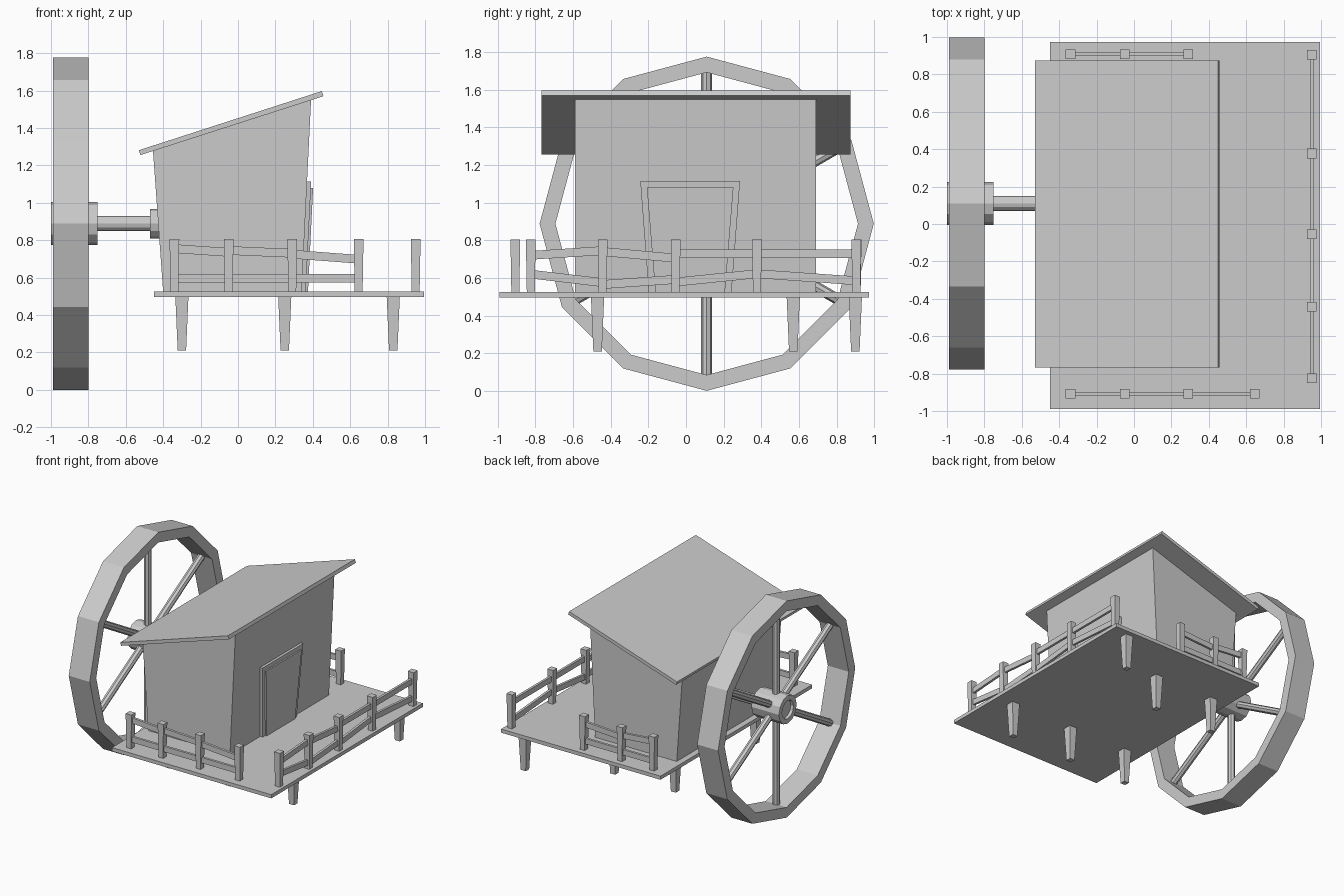
import bpy, bmesh
from math import sin, cos, pi
from mathutils import Vector

if "Cube" in bpy.data.objects:
    bpy.data.objects.remove(bpy.data.objects["Cube"])


def loft(name, rings, closed=False):
    """Skin a series of equal point rings; cap the ends unless closed in a loop."""
    bm = bmesh.new()
    vr = [[bm.verts.new(p) for p in r] for r in rings]
    n = len(vr[0])
    pairs = list(zip(vr, vr[1:])) + ([(vr[-1], vr[0])] if closed else [])
    for a, b in pairs:
        for i in range(n):
            j = (i + 1) % n
            bm.faces.new((a[i], a[j], b[j], b[i]))
    if not closed:
        bm.faces.new(vr[0])
        bm.faces.new(vr[-1])
    bmesh.ops.recalc_face_normals(bm, faces=bm.faces)
    me = bpy.data.meshes.new(name)
    bm.to_mesh(me)
    bm.free()
    ob = bpy.data.objects.new(name, me)
    bpy.context.collection.objects.link(ob)
    return ob


def rect(x0, x1, y0, y1, z):
    return [(x0, y0, z), (x1, y0, z), (x1, y1, z), (x0, y1, z)]


def taper(name, x, y, z0, z1, w0, w1):
    """Square post, width w0 at the bottom and w1 at the top."""
    loft(name, [rect(x - w / 2, x + w / 2, y - w / 2, y + w / 2, z)
                for z, w in ((z0, w0), (z1, w1))])


def extrude_y(name, profile, y0, y1):
    return loft(name, [[(x, y, z) for x, z in profile] for y in (y0, y1)])


CY, CZ = 0.11, 0.888   # wheel centre


def circle(x, r, n=12):
    return [(x, CY + r * sin(2 * pi * i / n), CZ + r * cos(2 * pi * i / n)) for i in range(n)]


def tube(name, x0, x1, ro, ri):
    loft(name, [circle(x0, ro), circle(x1, ro), circle(x1, ri), circle(x0, ri)], True)


def rod(name, a, b, r, n=8):
    a, b = Vector(a), Vector(b)
    q = (b - a).to_track_quat('Z', 'Y')
    loft(name, [[p + q @ Vector((r * cos(2 * pi * i / n), r * sin(2 * pi * i / n), 0))
                 for i in range(n)] for p in (a, b)])


# Water wheel: rim, hub, axle, wall collar, spokes
tube("wheel_rim", -0.99, -0.80, 0.888, 0.804)
tube("wheel_hub", -1.0, -0.75, 0.115, 0.075)
loft("hub_core", [circle(-0.975, 0.075), circle(-0.752, 0.075)])
loft("axle", [circle(-0.76, 0.04), circle(-0.40, 0.04)])
loft("axle_collar", [circle(-0.47, 0.08), circle(-0.40, 0.08)])
for k in range(6):
    dy, dz = sin(k * pi / 3), cos(k * pi / 3)
    rod("spoke", (-0.895, CY + 0.09 * dy, CZ + 0.09 * dz),
        (-0.895, CY + 0.82 * dy, CZ + 0.82 * dz), 0.029)

# Deck and its tapered legs
loft("deck", [rect(-0.45, 0.995, -0.99, 0.973, z) for z in (0.495, 0.525)])
for x, y in ((-0.30, -0.47), (0.25, -0.47), (0.83, -0.47),
             (-0.30, 0.57), (0.25, 0.57), (0.83, 0.90)):
    taper("leg", x, y, 0.21, 0.497, 0.045, 0.07)

# House body and sloped roof
extrude_y("house", [(-0.40, 0.52), (0.34, 0.52), (0.391, 1.56), (-0.455, 1.285)], -0.59, 0.692)
extrude_y("roof", [(-0.522, 1.255), (0.457, 1.57), (0.448, 1.597), (-0.53, 1.281)], -0.768, 0.874)


def door(name, half0, half1, z1, out):
    """Leaning slab on the right wall, wider at the top."""
    rings = []
    for z, h in ((0.525, half0), (z1, half1)):
        xw = 0.34 + (z - 0.52) * 0.049
        rings.append(rect(xw - 0.01, xw + out, 0.022 - h, 0.022 + h, z))
    loft(name, rings)


# Door frame and panel
door("door_frame", 0.22, 0.265, 1.115, 0.022)
door("door_panel", 0.185, 0.23, 1.08, 0.034)


def fence(name, pts, rails):
    """Posts at pts; rails are lists of (start z, end z) per gap."""
    for x, y in pts:
        taper(name + "_post", x, y, 0.52, 0.805, 0.042, 0.052)
    for rail in rails:
        for (a, b), (za, zb) in zip(zip(pts, pts[1:]), rail):
            a, b = Vector((*a, za)), Vector((*b, zb))
            d = b - a
            s = Vector((-d.y, d.x, 0)).normalized() * 0.01
            u = Vector((0, 0, 0.023))
            loft(name + "_rail", [[p - s - u, p + s - u, p + s + u, p - s + u] for p in (a, b)])


# Fences along three sides of the deck
fence("front_fence", [(x, -0.907) for x in (-0.34, -0.05, 0.29, 0.645)],
      [[(0.755, 0.735), (0.745, 0.73), (0.725, 0.698)],
       [(0.597, 0.597)] * 3])
fence("back_fence", [(x, 0.907) for x in (-0.34, -0.05, 0.29)],
      [[(0.755, 0.73), (0.715, 0.735)], [(0.597, 0.597), (0.597, 0.597)]])
fence("side_fence", [(0.95, y) for y in (-0.825, -0.443, -0.055, 0.377, 0.905)],
      [[(0.72, 0.745), (0.74, 0.705), (0.728, 0.728), (0.728, 0.728)],
       [(0.62, 0.575), (0.565, 0.592), (0.578, 0.622), (0.622, 0.585)]])
